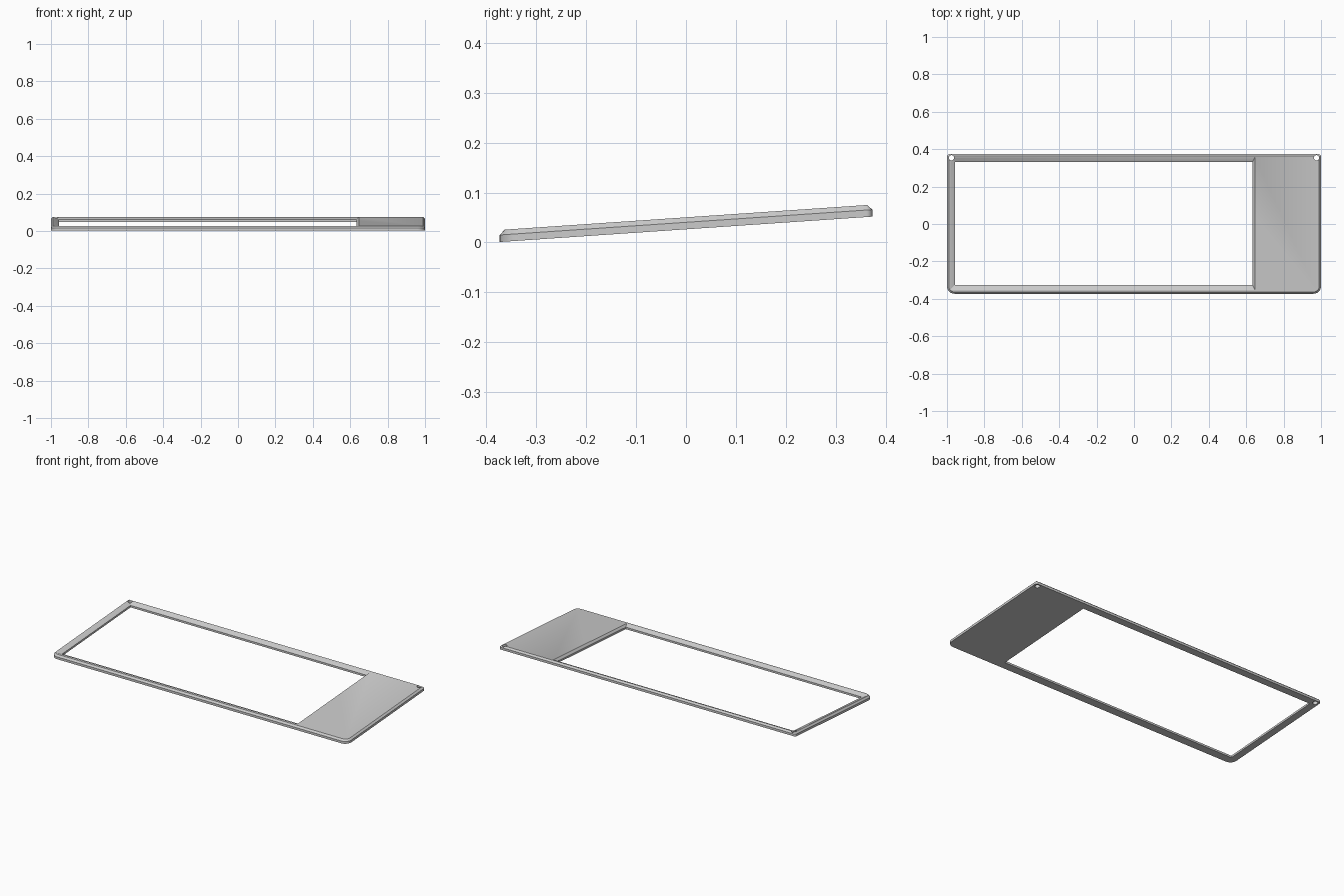
import bpy, bmesh, math
from mathutils import Matrix, Vector

cube = bpy.data.objects.get("Cube")
if cube:
    bpy.data.objects.remove(cube, do_unlink=True)

# One plain grey material
grey = bpy.data.materials.new("grey plastic")
grey.use_nodes = True
colour = (0.6, 0.6, 0.6, 1)
grey.diffuse_color = colour
grey.node_tree.nodes["Principled BSDF"].inputs["Base Color"].default_value = colour

HALF_X, HALF_Y, THICK, CHAMFER = 1.0, 0.373, 0.024, 0.01
# Shear that lifts the back edge to give the gentle slope
TILT = Matrix.Identity(4)
TILT[2][1] = 0.068
TILT[2][3] = HALF_Y * 0.068 + 0.001


def outline(x0, x1, y0, y1, z, r_front=0, r_back=0, steps=8):
    """Rectangle with rounded front and back corners."""
    corners = [(x1, y1, r_back, -1, -1), (x0, y1, r_back, 1, -1),
               (x0, y0, r_front, 1, 1), (x1, y0, r_front, -1, 1)]
    pts = []
    for i, (x, y, r, sx, sy) in enumerate(corners):
        for k in range(steps + 1 if r else 1):
            a = math.pi / 2 * (i + k / steps)
            c = Vector((x + sx * r, y + sy * r, z))
            pts.append(c + Vector((math.cos(a), math.sin(a), 0)) * r)
    return pts


def loft(name, loops):
    """Closed solid through matching outlines, bottom to top."""
    bm = bmesh.new()
    rings = [[bm.verts.new(p) for p in loop] for loop in loops]
    bm.faces.new(rings[0][::-1])
    bm.faces.new(rings[-1])
    n = len(rings[0])
    for low, high in zip(rings, rings[1:]):
        for i in range(n):
            j = (i + 1) % n
            bm.faces.new((low[i], low[j], high[j], high[i]))
    bmesh.ops.recalc_face_normals(bm, faces=bm.faces)
    mesh = bpy.data.meshes.new(name)
    bm.to_mesh(mesh)
    bm.free()
    mesh.transform(TILT)
    mesh.materials.append(grey)
    obj = bpy.data.objects.new(name, mesh)
    bpy.context.collection.objects.link(obj)
    return obj


# Plate with chamfered upper rim
def rim(inset, z):
    return outline(-HALF_X + inset, HALF_X - inset, -HALF_Y + inset, HALF_Y - inset, z,
                   0.04 - inset, 0.012 - inset)


frame = loft("bezel_frame", [rim(0, 0), rim(0, THICK - CHAMFER), rim(CHAMFER, THICK)])


# Window opening, straight below and flared at the top
def window(grow, grow_panel, z):
    return outline(-0.957 - grow, 0.634 + grow_panel, -0.326 - grow, 0.331 + grow, z)


LIP = THICK - 0.012
cutters = [loft("window_cutter", [window(0, 0, -0.1), window(0, 0, LIP),
                                  window(0.026, 0.012, THICK),
                                  window(0.026, 0.012, 0.1)])]

# Screw holes in the back corners
for side, x in (("left", 0.976), ("right", -0.976)):
    r = 0.014
    cutters.append(loft(side + "_hole_cutter",
                        [outline(x - r, x + r, 0.354 - r, 0.354 + r, z, r, r, 6)
                         for z in (-0.1, 0.1)]))

for cutter in cutters:
    cutter.hide_render = True
    mod = frame.modifiers.new(cutter.name, "BOOLEAN")
    mod.operation, mod.solver, mod.object = "DIFFERENCE", "EXACT", cutter

# Bake the cuts and drop the helpers
bpy.context.view_layer.update()
graph = bpy.context.evaluated_depsgraph_get()
baked = bpy.data.meshes.new_from_object(frame.evaluated_get(graph))
frame.modifiers.clear()
frame.data = baked
for cutter in cutters:
    bpy.data.objects.remove(cutter, do_unlink=True)

bpy.context.view_layer.objects.active = frame
frame.select_set(True)
bpy.ops.object.shade_smooth_by_angle(angle=math.radians(25))
